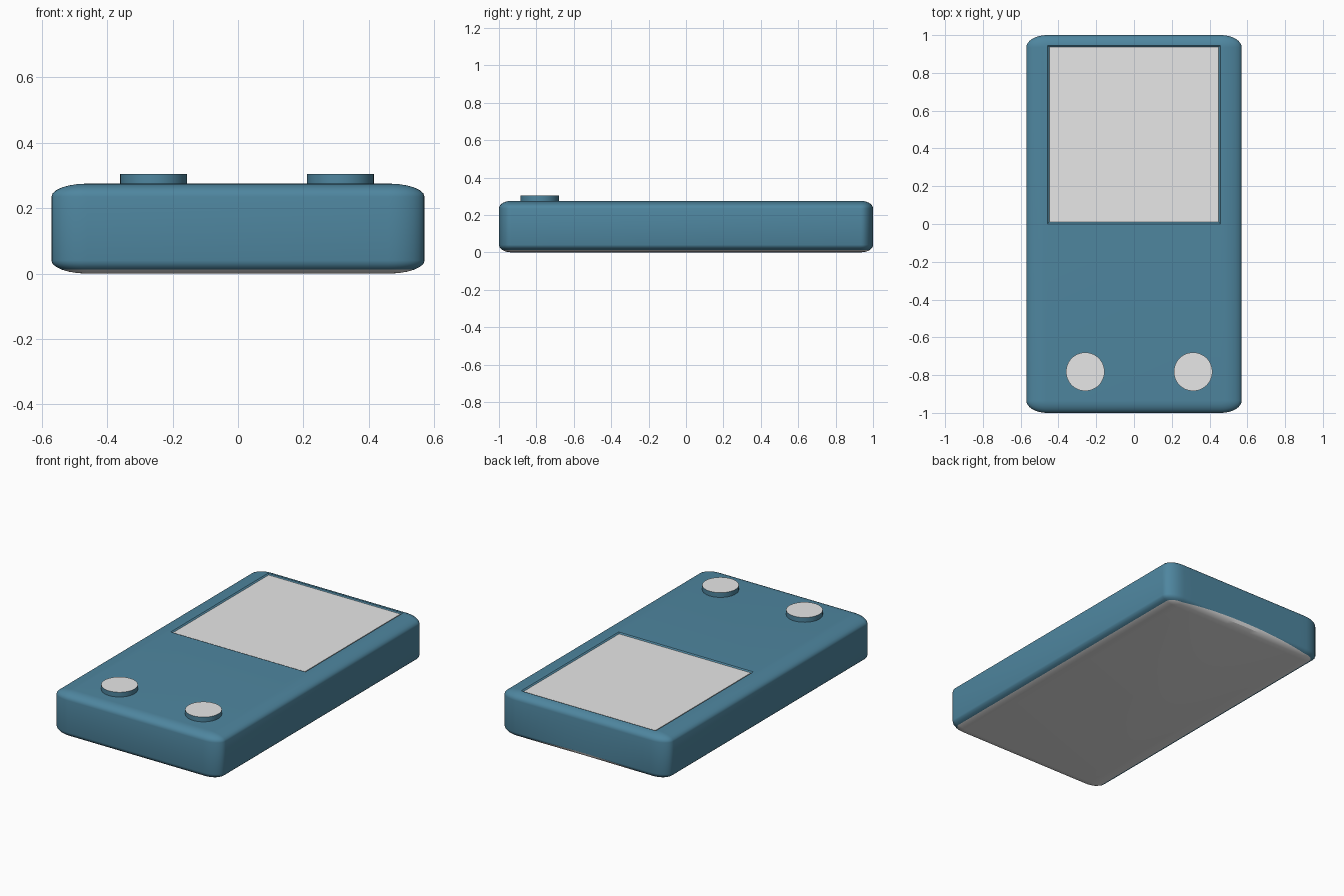
import bpy, bmesh, math

if "Cube" in bpy.data.objects:
    bpy.data.objects.remove(bpy.data.objects["Cube"])


def material(name, rgb):
    m = bpy.data.materials.new(name)
    m.diffuse_color = (*rgb, 1)
    m.use_nodes = True
    m.node_tree.nodes["Principled BSDF"].inputs["Base Color"].default_value = m.diffuse_color
    return m


blue = material("teal_blue", (0.077, 0.238, 0.348))
grey = material("light_grey", (0.8, 0.8, 0.8))


def finish(bm, name, mats, angle=40):
    bmesh.ops.recalc_face_normals(bm, faces=bm.faces[:])
    me = bpy.data.meshes.new(name)
    bm.to_mesh(me)
    bm.free()
    ob = bpy.data.objects.new(name, me)
    bpy.context.collection.objects.link(ob)
    for m in mats:
        me.materials.append(m)
    smooth(ob, angle)
    return ob


def smooth(ob, angle=40):
    bpy.ops.object.select_all(action='DESELECT')
    ob.select_set(True)
    bpy.context.view_layer.objects.active = ob
    bpy.ops.object.shade_smooth_by_angle(angle=math.radians(angle))


# Case: rounded box lofted from rings, corners are squashed spheres
HX, HY, H = 0.57, 1.0, 0.275
RX, RY, RZ = 0.11, 0.065, 0.04
CX, CY = HX - RX, HY - RY
SEG, BACK = 8, 16

# outline entries: (corner x, corner y, angle, how far the grey rises at the back)
outline = []
for k, (sx, sy) in enumerate([(1, 1), (-1, 1), (-1, -1), (1, -1)]):
    for i in range(SEG + 1):
        outline.append((sx * CX, sy * CY, math.pi / 2 * (k + i / SEG), 0))
    if k == 0:
        for i in range(1, BACK):
            t = 1 - 2 * i / BACK
            outline.append((t * CX, CY, math.pi / 2, 1 - t * t))


def ring(bm, level):
    verts = []
    for cx, cy, a, rise in outline:
        edge = -44 + 39 * rise           # latitude of the colour line
        if level < 1:                    # grey underside up to the line
            lat = -90 + (edge + 90) * level
        elif level < 2:                  # line up to the wall
            lat = edge * (2 - level)
        else:
            lat = 90 * (level - 2)
        p = math.radians(lat)
        base = H - RZ if level >= 2.0 else RZ
        verts.append(bm.verts.new((cx + RX * math.cos(a) * math.cos(p),
                                   cy + RY * math.sin(a) * math.cos(p),
                                   base + RZ * math.sin(p))))
    return verts


bm = bmesh.new()
levels = [0, 0.33, 0.67, 1, 1.33, 1.67, 1.999] + [2 + i / 6 for i in range(7)]
rings = [ring(bm, l) for l in levels]
n = len(outline)
for j, (lo, hi) in enumerate(zip(rings, rings[1:])):
    for i in range(n):
        f = bm.faces.new((lo[i], lo[(i + 1) % n], hi[(i + 1) % n], hi[i]))
        f.material_index = 1 if j < 3 else 0
bm.faces.new(rings[0]).material_index = 1
bm.faces.new(rings[-1])
case = finish(bm, "case", [blue, grey])

# Screen pocket with sloping walls, cut into the top
X, Y0, Y1, DEPTH, SLOPE = 0.458, 0.0, 0.947, 0.008, 0.01


def rect(bm, inset, z):
    return [bm.verts.new((x, y, z)) for x, y in (
        (-X + inset, Y0 + inset), (X - inset, Y0 + inset),
        (X - inset, Y1 - inset), (-X + inset, Y1 - inset))]


bm = bmesh.new()
loops = [rect(bm, SLOPE, H - DEPTH), rect(bm, 0, H), rect(bm, 0, H + 0.05)]
for lo, hi in zip(loops, loops[1:]):
    for i in range(4):
        bm.faces.new((lo[i], lo[(i + 1) % 4], hi[(i + 1) % 4], hi[i]))
bm.faces.new(loops[0])
bm.faces.new(loops[-1])
cutter = finish(bm, "screen_cutter", [blue])
cutter.hide_render = True
mod = case.modifiers.new("screen_pocket", 'BOOLEAN')
mod.operation, mod.solver, mod.object = 'DIFFERENCE', 'EXACT', cutter
bpy.context.view_layer.objects.active = case
bpy.ops.object.modifier_apply(modifier=mod.name)
bpy.data.objects.remove(cutter)
smooth(case, 30)

# Screen plate on the pocket floor
bm = bmesh.new()
lo, hi = rect(bm, SLOPE, H - DEPTH - 0.001), rect(bm, SLOPE, H - DEPTH + 0.003)
for i in range(4):
    bm.faces.new((lo[i], lo[(i + 1) % 4], hi[(i + 1) % 4], hi[i]))
bm.faces.new(lo)
bm.faces.new(hi)
finish(bm, "screen", [grey])

# Round buttons: blue sides, grey tops
for side, x in (("left", -0.258), ("right", 0.313)):
    bm = bmesh.new()
    bmesh.ops.create_cone(bm, cap_ends=True, segments=48, radius1=0.102,
                          radius2=0.102, depth=0.034)
    bmesh.ops.translate(bm, verts=bm.verts[:], vec=(x, -0.782, 0.287))
    bm.normal_update()
    for f in bm.faces:
        f.material_index = 1 if f.normal.z > 0.9 else 0
    finish(bm, side + "_button", [blue, grey])
